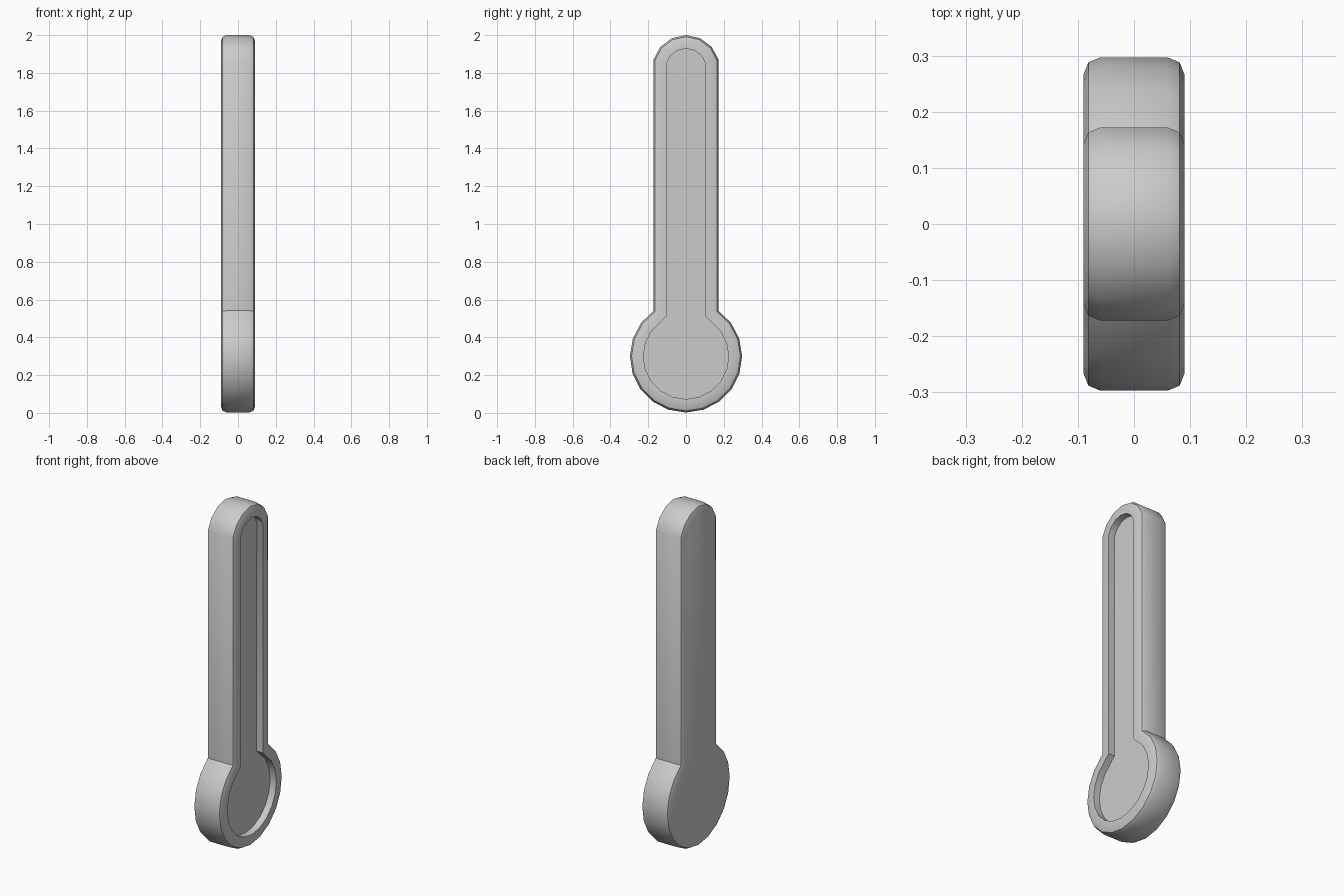
import bpy, bmesh, math

if "Cube" in bpy.data.objects:
    bpy.data.objects.remove(bpy.data.objects["Cube"])

DEPTH, ROUND, RIM, RECESS = 0.18, 0.03, 0.04, 0.04


def arc(cz, r, start, end, steps):
    """Points (y, z) on an arc centred on the middle line."""
    return [(r * math.cos(math.radians(start + (end - start) * i / steps)),
             cz + r * math.sin(math.radians(start + (end - start) * i / steps)))
            for i in range(steps + 1)]


# Outline: rounded stem top, then the round bulb
outline = arc(1.821, 0.179, 16, 164, 6) + arc(0.299, 0.297, 125.3, 414.7, 16)

bm = bmesh.new()
back = bm.faces.new([bm.verts.new((-DEPTH / 2, y, z)) for y, z in outline])

# Thickness
ext = bmesh.ops.extrude_face_region(bm, geom=[back], use_keep_orig=True)
bmesh.ops.translate(bm, vec=(DEPTH, 0, 0),
                    verts=[v for v in ext["geom"] if isinstance(v, bmesh.types.BMVert)])
bmesh.ops.recalc_face_normals(bm, faces=bm.faces)

# Rounded edges around both faces
rim_edges = [e for e in bm.edges if abs(e.verts[0].co.x - e.verts[1].co.x) < 1e-5]
bmesh.ops.bevel(bm, geom=rim_edges, offset=ROUND, segments=2, profile=0.5, affect='EDGES')

# Recessed panel on the +x face
bm.normal_update()
front = max(bm.faces, key=lambda f: f.calc_center_median().x)
bmesh.ops.inset_individual(bm, faces=[front], thickness=RIM, use_even_offset=True)
bmesh.ops.inset_individual(bm, faces=[front], thickness=0.0, depth=0.0)
bmesh.ops.translate(bm, verts=front.verts, vec=(-RECESS, 0, 0))
bmesh.ops.recalc_face_normals(bm, faces=bm.faces)

mesh = bpy.data.meshes.new("thermometer_body")
bm.to_mesh(mesh)
bm.free()
body = bpy.data.objects.new("thermometer_body", mesh)
bpy.context.collection.objects.link(body)
bpy.context.view_layer.objects.active = body
body.select_set(True)
bpy.ops.object.shade_smooth_by_angle(angle=math.radians(40))
